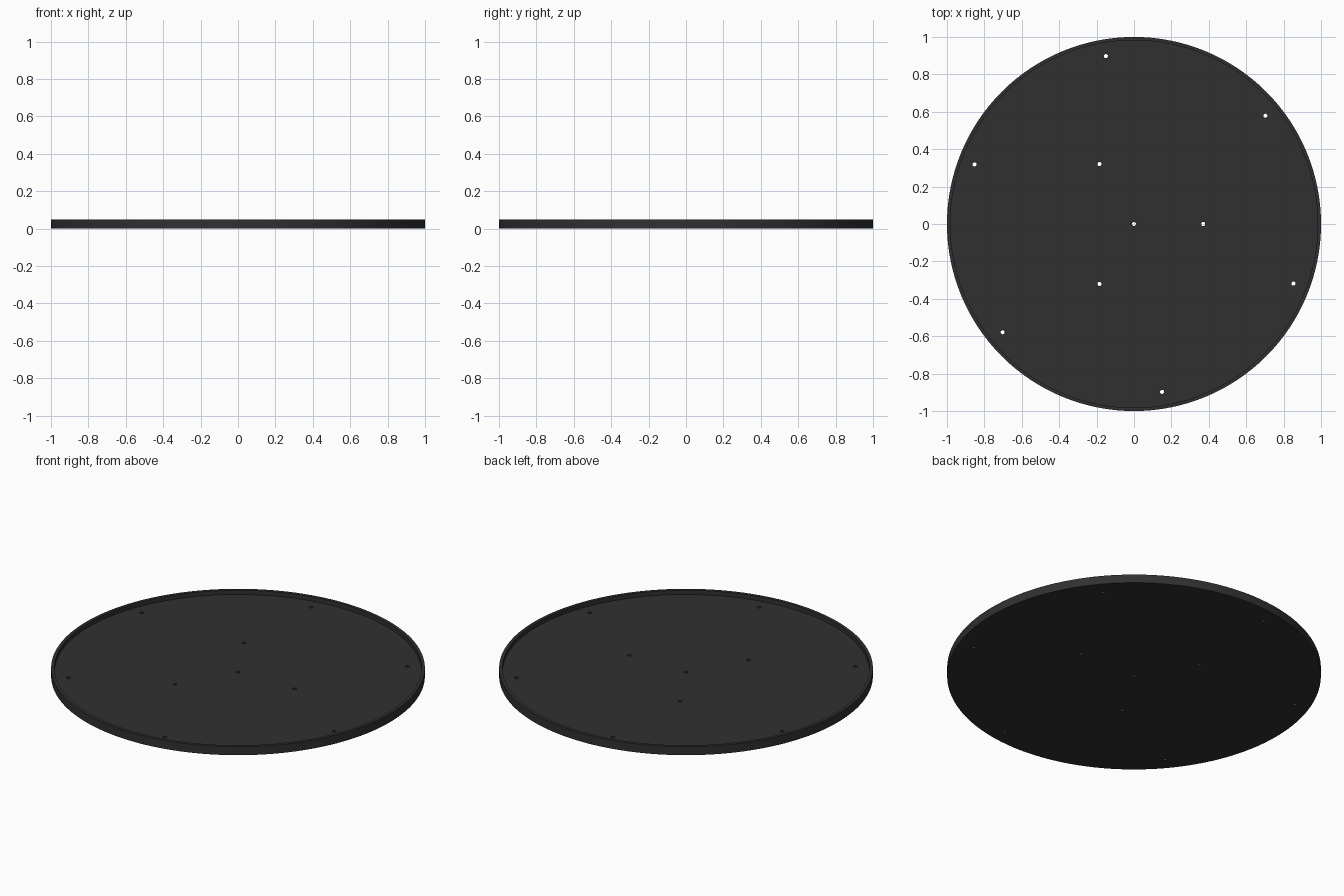
import bpy, bmesh, math

if "Cube" in bpy.data.objects:
    bpy.data.objects.remove(bpy.data.objects["Cube"])

SEGMENTS = 128
FLOOR, TOP = 0.025, 0.05


def cylinder(bm, x, y, r, z0, z1, n):
    ret = bmesh.ops.create_cone(bm, cap_ends=True, segments=n, radius1=r, radius2=r, depth=z1 - z0)
    bmesh.ops.translate(bm, verts=ret["verts"], vec=(x, y, (z0 + z1) / 2))


def make_object(name, bm):
    mesh = bpy.data.meshes.new(name)
    bm.to_mesh(mesh)
    bm.free()
    obj = bpy.data.objects.new(name, mesh)
    bpy.context.collection.objects.link(obj)
    return obj


# Round tray: flat disc with a thin raised rim
bm = bmesh.new()
profile = [(1.0, 0.0), (1.0, TOP), (0.982, TOP), (0.982, FLOOR)]
rings = []
for r, z in profile:
    rings.append([bm.verts.new((r * math.cos(a), r * math.sin(a), z))
                  for a in (2 * math.pi * i / SEGMENTS for i in range(SEGMENTS))])
for low, high in zip(rings, rings[1:]):
    for i in range(SEGMENTS):
        j = (i + 1) % SEGMENTS
        bm.faces.new((low[i], low[j], high[j], high[i]))
bm.faces.new(rings[-1])
bm.faces.new(rings[0][::-1])
tray = make_object("round_tray", bm)

# Through holes: centre, inner ring of three, outer ring of six
holes = [(0.0, 0.0)]
for count, radius, start in ((3, 0.37, 0), (6, 0.91, 39.5)):
    for i in range(count):
        a = math.radians(start + 360 * i / count)
        holes.append((radius * math.cos(a), radius * math.sin(a)))
bm = bmesh.new()
for x, y in holes:
    cylinder(bm, x, y, 0.011, -0.05, 0.1, 24)
cutter = make_object("hole_cutter", bm)
cutter.hide_render = True
cutter.hide_set(True)

cut = tray.modifiers.new("holes", "BOOLEAN")
cut.operation = "DIFFERENCE"
cut.solver = "EXACT"
cut.object = cutter
bpy.context.view_layer.objects.active = tray
tray.select_set(True)
bpy.ops.object.modifier_apply(modifier=cut.name)
bpy.data.objects.remove(cutter)
bpy.ops.object.shade_smooth_by_angle(angle=math.radians(30))

# Dark finish
mat = bpy.data.materials.new("dark_finish")
mat.diffuse_color = (0.03, 0.03, 0.03, 1)
mat.use_nodes = True
mat.node_tree.nodes["Principled BSDF"].inputs["Base Color"].default_value = mat.diffuse_color
tray.data.materials.append(mat)
